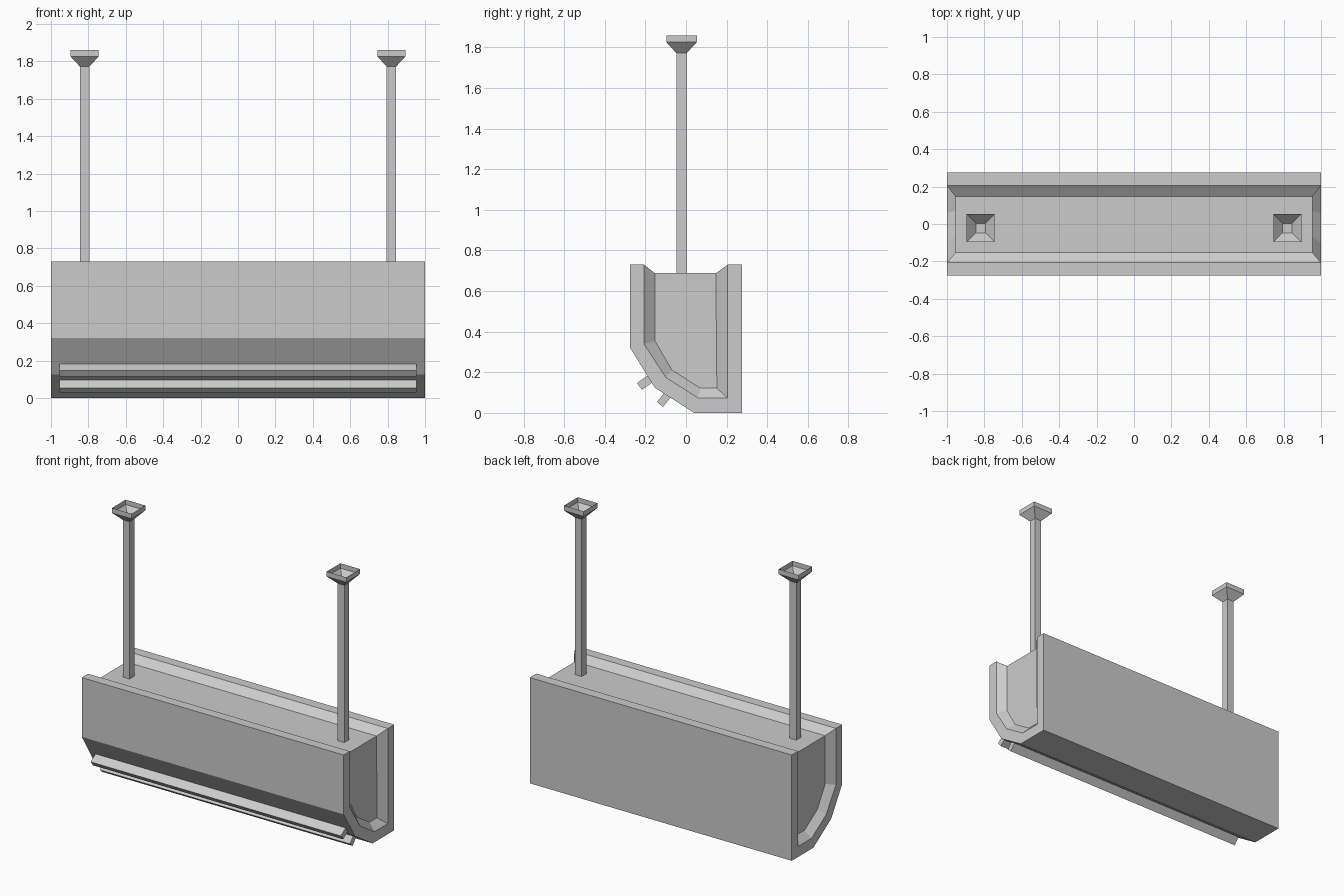
import bpy, bmesh

if "Cube" in bpy.data.objects:
    bpy.data.objects.remove(bpy.data.objects["Cube"])


def make_object(name, bm, fix_normals=True):
    if fix_normals:
        bmesh.ops.recalc_face_normals(bm, faces=bm.faces)
    mesh = bpy.data.meshes.new(name)
    bm.to_mesh(mesh)
    bm.free()
    obj = bpy.data.objects.new(name, mesh)
    bpy.context.collection.objects.link(obj)
    return obj


def loop(bm, x, profile):
    return [bm.verts.new((x, y, z)) for y, z in profile]


# Housing profiles (y, z): outside, inner edge of rim, recessed panel
outer = [(-.275, .73), (-.275, .32), (-.155, .125), (.04, 0), (.275, 0), (.275, .73)]
rim = [(-.207, .73), (-.207, .34), (-.10, .175), (.06, .073), (.205, .073), (.205, .73)]
panel = [(-.153, .688), (-.153, .355), (-.07, .212), (.07, .122), (.152, .122), (.147, .688)]

bm = bmesh.new()
ends = []
for s in (-1, 1):
    a, b, c = loop(bm, s, outer), loop(bm, s, rim), loop(bm, s * .955, panel)
    for p, q in ((a, b), (b, c)):
        for i in range(5):
            bm.faces.new((p[i], p[i + 1], q[i + 1], q[i]))
    bm.faces.new(c)
    ends.append((a, b, c))
(a0, b0, c0), (a1, b1, c1) = ends
# Outer shell
for i in range(5):
    bm.faces.new((a0[i], a0[i + 1], a1[i + 1], a1[i]))
# Top lips, slopes and recessed top
for k in (0, 5):
    bm.faces.new((a0[k], a1[k], b1[k], b0[k]))
    bm.faces.new((b0[k], b1[k], c1[k], c0[k]))
bm.faces.new((c0[0], c1[0], c1[5], c0[5]))
make_object("housing", bm)


# Slats on the lower front, rooted in the housing
def slat(name, profile):
    bm = bmesh.new()
    p, q = loop(bm, -.955, profile), loop(bm, .955, profile)
    for i in range(4):
        j = (i + 1) % 4
        bm.faces.new((p[i], p[j], q[j], q[i]))
    bm.faces.new(p)
    bm.faces.new(q)
    make_object(name, bm)


slat("upper_slat", [(-.242, .147), (-.217, .114), (-.157, .156), (-.18, .19)])
slat("lower_slat", [(-.143, .054), (-.114, .029), (-.075, .077), (-.104, .102)])


# Hanging rods with an open flared ceiling cup
def square(bm, x, y, z, h):
    return [bm.verts.new((x + i * h, y + j * h, z))
            for i, j in ((-1, -1), (1, -1), (1, 1), (-1, 1))]


def stack(name, x, y, sections, cap_first):
    bm = bmesh.new()
    rings = [square(bm, x, y, z, h) for z, h in sections]
    for p, q in zip(rings, rings[1:]):
        for i in range(4):
            j = (i + 1) % 4
            bm.faces.new((p[i], p[j], q[j], q[i]))
    if cap_first:
        bm.faces.new(rings[0])
    make_object(name, bm, fix_normals=False)


for side, x in (("left", -.82), ("right", .82)):
    stack(side + "_rod", x, -.022, [(.688, .026), (1.773, .026)], False)
    stack(side + "_ceiling_cup", x, -.022, [(1.773, .026), (1.826, .075), (1.86, .075)], True)
